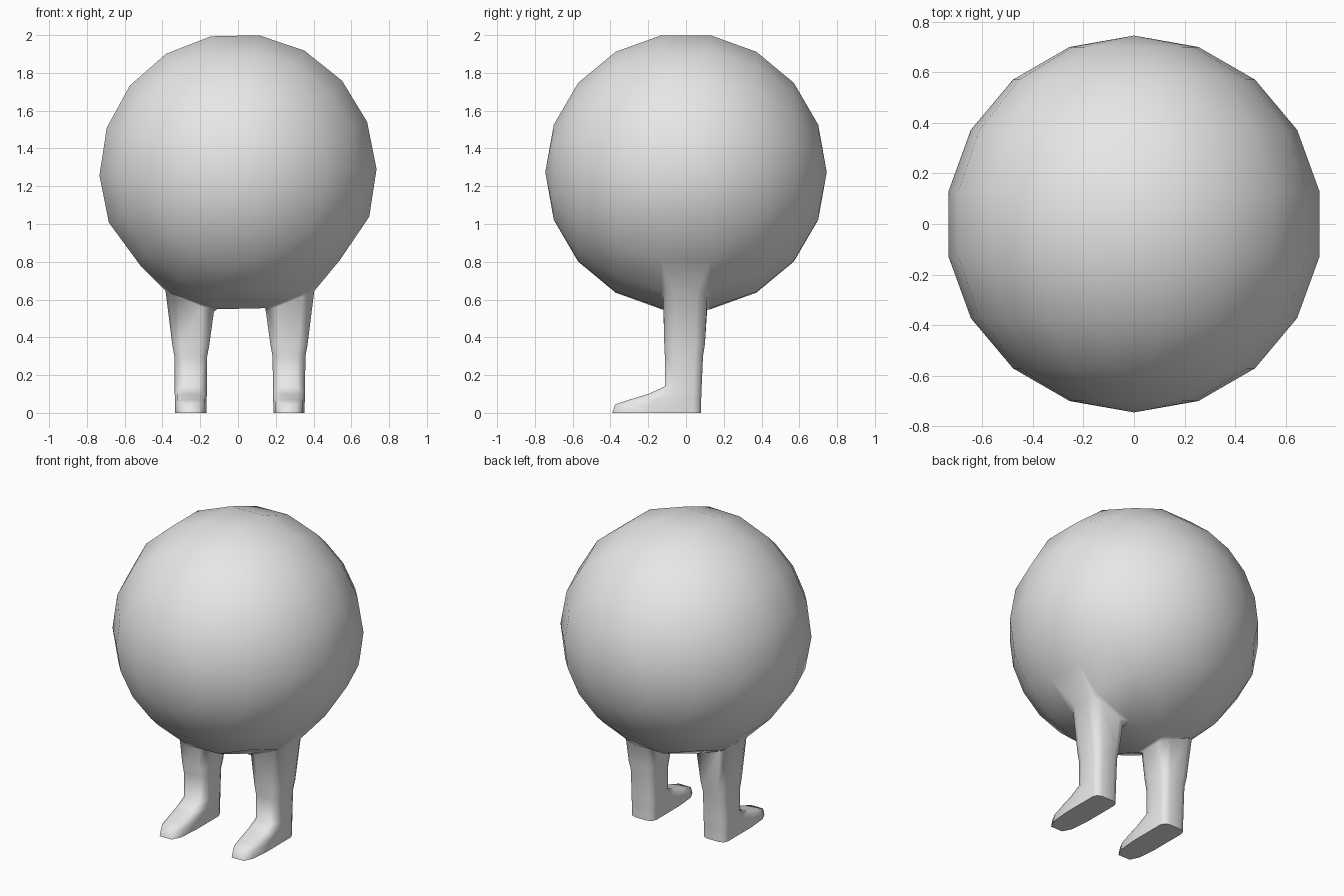
import bpy
import bmesh
from math import sin, cos, radians, copysign

cube = bpy.data.objects.get("Cube")
if cube:
    bpy.data.objects.remove(cube, do_unlink=True)

SEG, SIDES = 18, 12
R, CENTRE_Z, TWIST = 0.745, 1.274, 1.3
bm = bmesh.new()


def loft(rings, skip=lambda level, i: False):
    """Join neighbouring rings of vertices with quads."""
    for level, (a, b) in enumerate(zip(rings, rings[1:])):
        n = len(a)
        for i in range(n):
            if not skip(level, i):
                j = (i + 1) % n
                bm.faces.new((a[i], a[j], b[j], b[i]))


# Ball body: poles lie along y, leg openings left in the middle band
rings = []
for k in range(1, 9):
    lat = radians(20 * k)
    ring = []
    for i in range(SEG):
        a = radians(TWIST + 20 * i)
        r = R * sin(lat)
        ring.append(bm.verts.new((r * cos(a), -R * cos(lat), CENTRE_Z + r * sin(a))))
    rings.append(ring)
loft(rings, lambda level, i: level == 3 and i in (11, 12, 14, 15))
for ring, y in ((rings[0], -R), (rings[-1], R)):
    pole = bm.verts.new((0, y, CENTRE_Z))
    for i in range(SEG):
        bm.faces.new((ring[i], ring[(i + 1) % SEG], pole))

# Draw the outer hip corners in towards the legs
for ring in rings[3:5]:
    for i in (11, 16):
        ring[i].co.x *= 0.94
        ring[i].co.z -= 0.008

# Legs and feet: height, half width, reach to back, reach to front, outward tilt
LEVELS = [
    (0.590, 0.128, 0.113, 0.120, 0.055),
    (0.360, 0.098, 0.100, 0.115, 0),
    (0.300, 0.087, 0.090, 0.112, 0),
    (0.140, 0.085, 0.083, 0.112, 0),
    (0.100, 0.085, 0.082, 0.200, 0),
    (0.070, 0.084, 0.080, 0.300, 0),
    (0.045, 0.083, 0.080, 0.375, 0),
    (0.000, 0.083, 0.080, 0.390, 0),
]


def rounded(v):
    return copysign(abs(v) ** 0.5, v) / 0.983


for side in (-1, 1):
    leg = []
    for z, half, back, front, tilt in LEVELS:
        ring = []
        for i in range(SIDES):
            a = radians(15 + 30 * i)
            u, v = rounded(cos(a)), rounded(sin(a))
            x = side * (0.26 + 0.1 * tilt + half * u) + 0.01
            ring.append(bm.verts.new((x, v * (back if v > 0 else front), z + tilt * u)))
        leg.append(ring)
    loft(leg)
    bm.faces.new(leg[-1])
    # Blend the leg into its opening in the ball
    rim = [e for e in bm.edges if e.is_boundary and e.verts[0].co.x * side > 0]
    bmesh.ops.bridge_loops(bm, edges=rim)

bmesh.ops.recalc_face_normals(bm, faces=bm.faces[:])
mesh = bpy.data.meshes.new("ball_body_with_legs")
bm.to_mesh(mesh)
bm.free()
body = bpy.data.objects.new("ball_body_with_legs", mesh)
bpy.context.collection.objects.link(body)

# Plain grey surface
grey = bpy.data.materials.new("light_grey")
grey.use_nodes = True
colour = (0.8, 0.8, 0.8, 1)
grey.diffuse_color = colour
grey.node_tree.nodes["Principled BSDF"].inputs["Base Color"].default_value = colour
mesh.materials.append(grey)

bpy.ops.object.select_all(action="DESELECT")
body.select_set(True)
bpy.context.view_layer.objects.active = body
bpy.ops.object.shade_smooth_by_angle(angle=radians(75))
